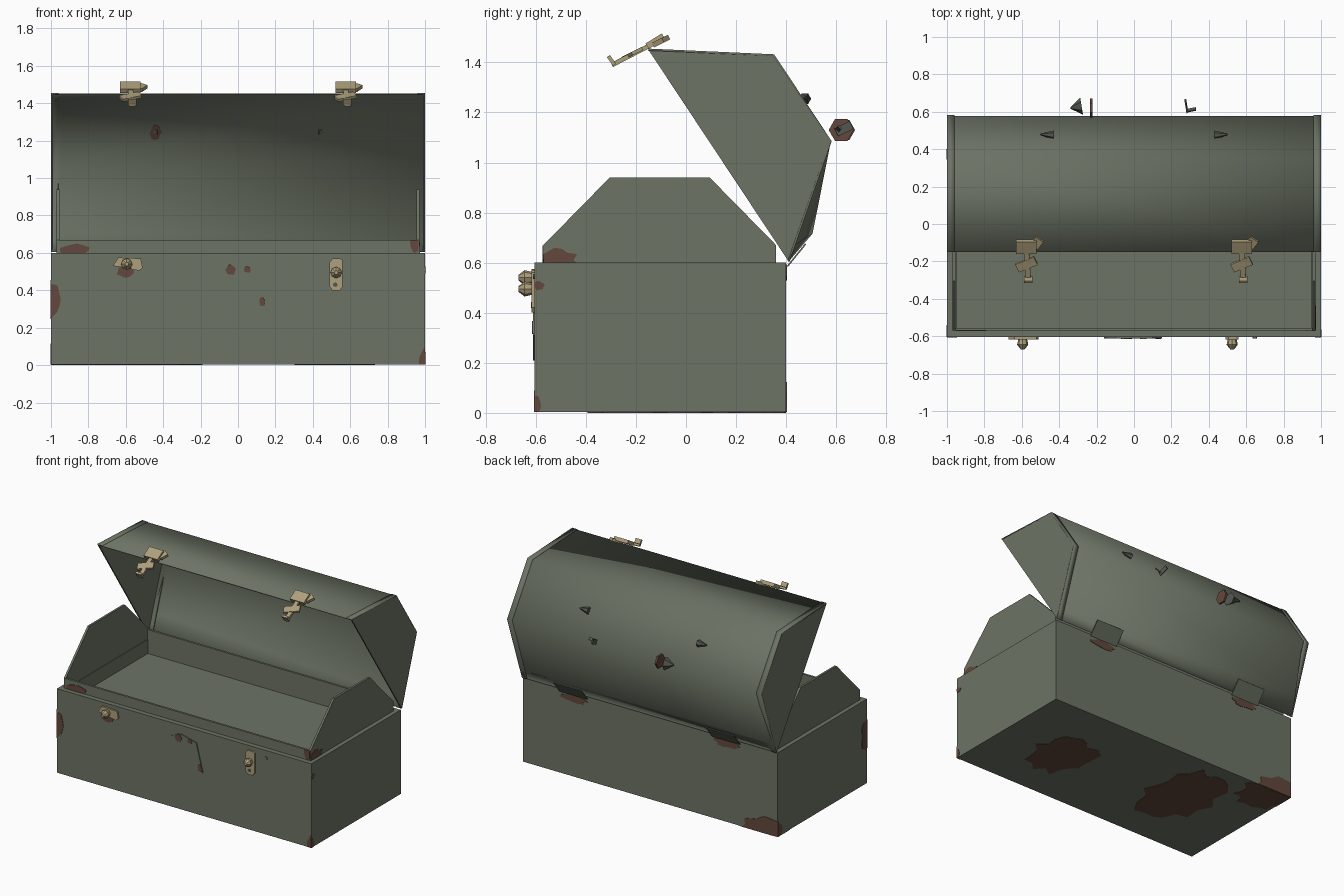
import bpy, bmesh, math, random
from mathutils import Vector, Matrix

if "Cube" in bpy.data.objects:
    bpy.data.objects.remove(bpy.data.objects["Cube"])

random.seed(4)


def material(name, rgb):
    m = bpy.data.materials.new(name)
    m.diffuse_color = (*rgb, 1)
    m.use_nodes = True
    m.node_tree.nodes["Principled BSDF"].inputs["Base Color"].default_value = m.diffuse_color
    return m


GREEN = material("drab_green", (0.150, 0.173, 0.130))
RUST = material("rust", (0.125, 0.064, 0.045))
BRASS = material("worn_brass", (0.42, 0.35, 0.20))
DARK = material("dark_iron", (0.085, 0.095, 0.078))


def mesh_object(name, verts, faces, mat):
    bm = bmesh.new()
    vs = [bm.verts.new(v) for v in verts]
    for f in faces:
        bm.faces.new([vs[i] for i in f])
    bmesh.ops.recalc_face_normals(bm, faces=bm.faces[:])
    me = bpy.data.meshes.new(name)
    bm.to_mesh(me)
    bm.free()
    me.materials.append(mat)
    ob = bpy.data.objects.new(name, me)
    bpy.context.collection.objects.link(ob)
    return ob


def loft(name, rings, mat):
    """Closed solid through rings of equal point count."""
    n = len(rings[0])
    verts = [p for r in rings for p in r]
    faces = [(k * n + i, k * n + (i + 1) % n, (k + 1) * n + (i + 1) % n, (k + 1) * n + i)
             for k in range(len(rings) - 1) for i in range(n)]
    faces += [tuple(range(n)), tuple(range(len(verts) - n, len(verts)))]
    return mesh_object(name, verts, faces, mat)


def prism_x(name, profile, x0, x1, mat):
    return loft(name, [[(x, y, z) for y, z in profile] for x in (x0, x1)], mat)


def prism_y(name, outline, y0, y1, mat):
    return loft(name, [[(x, y, z) for x, z in outline] for y in (y0, y1)], mat)


def rect(x0, x1, y0, y1, z):
    return [(x0, y0, z), (x1, y0, z), (x1, y1, z), (x0, y1, z)]


def block(name, x, y, z, mat):
    return loft(name, [rect(*x, *y, h) for h in z], mat)


def bar(name, p, q, width, thick, mat):
    """Flat bar from p to q, its width lying close to the x axis."""
    p, q = Vector(p), Vector(q)
    d = (q - p).normalized()
    side = (Vector((1, 0, 0)) - d * d.x).normalized() * width / 2
    up = d.cross(side).normalized() * thick / 2
    return loft(name, [[c + side + up, c - side + up, c - side - up, c + side - up]
                       for c in (p, q)], mat)


def cone(name, p, q, r0, r1, n, mat):
    p, q = Vector(p), Vector(q)
    rot = (q - p).to_track_quat('Z', 'Y')
    ring = [Vector((math.cos(a), math.sin(a), 0))
            for a in (i * math.tau / n for i in range(n))]
    return loft(name, [[c + rot @ (v * r) for v in ring] for c, r in ((p, r0), (q, r1))], mat)


# Chest body: hollow with a raised inner floor
FRONT, BACK = -0.605, 0.40
loft("chest_body", [rect(-1, 1, FRONT, BACK, 0.003), rect(-1, 1, FRONT, BACK, 0.60),
                    rect(-0.95, 0.95, -0.555, 0.345, 0.60),
                    rect(-0.95, 0.95, -0.555, 0.345, 0.50)], GREEN)

# Inner liner: low walls and tall chamfered ends
END = [(-0.57, 0.59), (-0.57, 0.67), (-0.305, 0.94), (0.095, 0.94), (0.36, 0.67), (0.36, 0.59)]
for s, side in ((-1, "left"), (1, "right")):
    prism_x(f"liner_end_{side}", END, s * 0.955, s * 0.97, GREEN)
block("liner_front", (-0.96, 0.96), (-0.57, -0.555), (0.59, 0.67), GREEN)
block("liner_back", (-0.96, 0.96), (0.345, 0.36), (0.59, 0.67), GREEN)

# Lid frame: u runs along the opening from the hinge, v runs outward
HINGE = Vector((0, 0.41, 0.605))
U = Vector((0, -0.56, 0.845)).normalized()
V = Vector((0, U.z, -U.y))


def lid(x, u, v):
    return HINGE + Vector((x, 0, 0)) + U * u + V * v


def lid_sheet(name, stations, scale, thick):
    """Bent lid skin; stations are (x, v of the lowest fold)."""
    verts = []
    for x, low in stations:
        for u, v in ((0, 0), (0.04, low), (0.307, 0.405), (0.72, 0.405), (1.015, 0)):
            verts.append(lid(x, 0.5075 + (u - 0.5075) * scale, v * scale))
    faces = [(k * 5 + i, k * 5 + i + 1, k * 5 + i + 6, k * 5 + i + 5)
             for k in range(len(stations) - 1) for i in range(4)]
    ob = mesh_object(name, verts, faces, GREEN)
    mod = ob.modifiers.new("thickness", 'SOLIDIFY')
    mod.thickness, mod.offset = thick, 0
    for o in bpy.context.selected_objects:
        o.select_set(False)
    ob.select_set(True)
    bpy.context.view_layer.objects.active = ob
    bpy.ops.object.shade_smooth_by_angle(angle=math.radians(75))
    return ob


# Lid skin with the lower back bulged near the left end
lid_sheet("lid_skin", [(-0.995, 0.053), (-0.95, 0.14), (0.995, 0.053)], 0.995, 0.006)
for s, side in ((-1, "left"), (1, "right")):
    lid_sheet(f"lid_rim_{side}", [(s * 0.96, 0.053), (s * 1.0, 0.053)], 1.0, 0.008)
    ring = [(0.0, 0), (0.307, 0.405), (0.72, 0.405), (1.015, 0)]
    loft(f"lid_end_{side}", [[lid(s * x, u, v) for u, v in ring] for x in (0.99, 1.0)], GREEN)

# Badge on the front
prism_y("front_badge", [(0, 0.21), (-0.16, 0.33), (-0.14, 0.45), (-0.10, 0.51), (-0.02, 0.54),
                        (0.10, 0.51), (0.15, 0.31)], FRONT, FRONT - 0.007, GREEN)


# Front catch plates with studs
def catch(name, outline, studs):
    prism_y(name + "_plate", outline, FRONT, FRONT - 0.012, BRASS)
    for i, (x, z, r) in enumerate(studs):
        cone(f"{name}_neck_{i}", (x, FRONT, z), (x, -0.645, z), r * 0.7, r, 8, BRASS)
        cone(f"{name}_tip_{i}", (x, -0.645, z), (x, -0.67, z), r, r * 0.35, 8, BRASS)


catch("left_catch", [(-0.67, 0.53), (-0.64, 0.575), (-0.52, 0.57), (-0.51, 0.52), (-0.53, 0.505),
                     (-0.63, 0.525)], [(-0.595, 0.54, 0.03)])
catch("right_catch", [(0.49, 0.42), (0.505, 0.40), (0.545, 0.40), (0.56, 0.42), (0.56, 0.56),
                      (0.545, 0.57), (0.505, 0.57), (0.49, 0.55)], [(0.525, 0.495, 0.03)])
cone("catch_hole", (0.52, FRONT, 0.43), (0.52, FRONT - 0.015, 0.43), 0.012, 0.012, 8, DARK)
cone("front_rivet", (0.645, FRONT, 0.545), (0.645, FRONT - 0.006, 0.545), 0.012, 0.012, 6, GREEN)

# Lid latches: pivot block, arm and forked hook
for s, side in ((-1, "left"), (1, "right")):
    x = s * 0.575
    bar(f"latch_block_{side}", (x, -0.155, 1.465), (x, -0.09, 1.505), 0.11, 0.025, BRASS)
    bar(f"latch_wing_{side}", (x + 0.04, -0.12, 1.475), (x + 0.07, -0.08, 1.495), 0.05, 0.02, BRASS)
    bar(f"latch_arm_{side}", (x, -0.15, 1.465), (x + 0.01, -0.295, 1.39), 0.028, 0.018, BRASS)
    bar(f"latch_fork_{side}", (x - 0.05, -0.235, 1.425), (x + 0.05, -0.195, 1.445), 0.05, 0.015, BRASS)
    bar(f"latch_hook_{side}", (x + 0.01, -0.285, 1.39), (x + 0.01, -0.31, 1.425), 0.045, 0.015, BRASS)

# Back hinges: thin leaves bridging lid and body
for s, side in ((-1, "left"), (1, "right")):
    bar(f"hinge_leaf_{side}", (s * 0.6, 0.405, 0.585), (s * 0.6, 0.478, 0.675), 0.22, 0.006, GREEN)

# Handle remains behind the lid
for s, side in ((-1, "left"), (1, "right")):
    cone(f"handle_mount_{side}", (s * 0.43, 0.475, 1.255), (s * 0.50, 0.48, 1.26), 0.025, 0.004, 6, DARK)
cone("handle_stub", (-0.28, 0.63, 1.13), (-0.34, 0.62, 1.13), 0.046, 0.004, 6, DARK)
cone("handle_washer", (-0.222, 0.62, 1.13), (-0.236, 0.62, 1.13), 0.05, 0.05, 6, RUST)
bar("handle_shard_a", (0.275, 0.66, 1.15), (0.285, 0.60, 1.12), 0.008, 0.035, DARK)
bar("handle_shard_b", (0.28, 0.605, 1.13), (0.33, 0.615, 1.14), 0.008, 0.02, DARK)


# Rust patches: ragged thin plates clipped to a rectangle of the panel
def patch(name, origin, ua, va, centre, size, lim, n=14):
    o, ua, va = Vector(origin), Vector(ua), Vector(va)
    nrm = ua.cross(va).normalized()
    pts = []
    for i in range(n):
        a, r = i * math.tau / n, random.uniform(0.72, 1.1)
        u = min(max(centre[0] + size[0] * r * math.cos(a), lim[0]), lim[1])
        v = min(max(centre[1] + size[1] * r * math.sin(a), lim[2]), lim[3])
        pts.append(o + ua * (u + i * 1e-5) + va * (v + i * 1e-5))
    loft(name, [[p + nrm * h for p in pts] for h in (-0.001, 0.003)], RUST)


X, Y, Z = (1, 0, 0), (0, 1, 0), (0, 0, 1)
BOX = (-1, 1, 0.003, 0.595)
for i, (c, s) in enumerate([((-1, 0.35), (0.065, 0.11)), ((1, 0.03), (0.035, 0.06)),
                            ((-0.6, 0.50), (0.05, 0.03))]):
    patch(f"rust_front_{i}", (0, FRONT, 0), X, Z, c, s, BOX)
for i, (c, s) in enumerate([((-0.04, 0.51), (0.03, 0.03)), ((0.05, 0.51), (0.02, 0.02)),
                            ((0.13, 0.34), (0.015, 0.03))]):
    patch(f"rust_badge_{i}", (0, FRONT - 0.007, 0), X, Z, c, s, BOX)
for i, (c, s) in enumerate([((-0.88, 0.61), (0.09, 0.04)), ((0.95, 0.65), (0.04, 0.06))]):
    patch(f"rust_liner_{i}", (0, -0.57, 0), X, Z, c, s, (-0.965, 0.965, 0.6, 0.668))
patch("rust_liner_end", (0.97, 0, 0), Y, Z, (-0.51, 0.61), (0.075, 0.05), (-0.57, 0.36, 0.6, 0.668))
SIDE = (FRONT, BACK, 0.003, 0.595)
for i, (c, s) in enumerate([((-0.59, 0.51), (0.025, 0.02)), ((-0.6, 0.03), (0.02, 0.04))]):
    patch(f"rust_right_{i}", (1, 0, 0), Y, Z, c, s, SIDE)
LEFT = (-BACK, -FRONT, 0.003, 0.595)
for i, (c, s) in enumerate([((0.60, 0.35), (0.06, 0.11)), ((-0.4, 0.04), (0.05, 0.08))]):
    patch(f"rust_left_{i}", (-1, 0, 0), (0, -1, 0), Z, c, s, LEFT)
for i, (c, s) in enumerate([((0.95, 0.03), (0.24, 0.09)), ((0.6, 0.56), (0.11, 0.03)),
                            ((-0.6, 0.56), (0.11, 0.03))]):
    patch(f"rust_back_{i}", (0, BACK, 0), (-1, 0, 0), Z, c, s, BOX)
for i, (c, s) in enumerate([((0.5, 0.13), (0.22, 0.26)), ((-0.43, 0.02), (0.24, 0.36)),
                            ((-0.85, -0.30), (0.2, 0.17))]):
    patch(f"rust_bottom_{i}", (0, 0, 0.003), X, (0, -1, 0), c, s, (-1, 1, -BACK, -FRONT), 22)
patch("rust_lid_inside", lid(0, 0, 0.4), X, -U, (-0.44, -0.5), (0.03, 0.05), (-1, 1, -1, 0))
